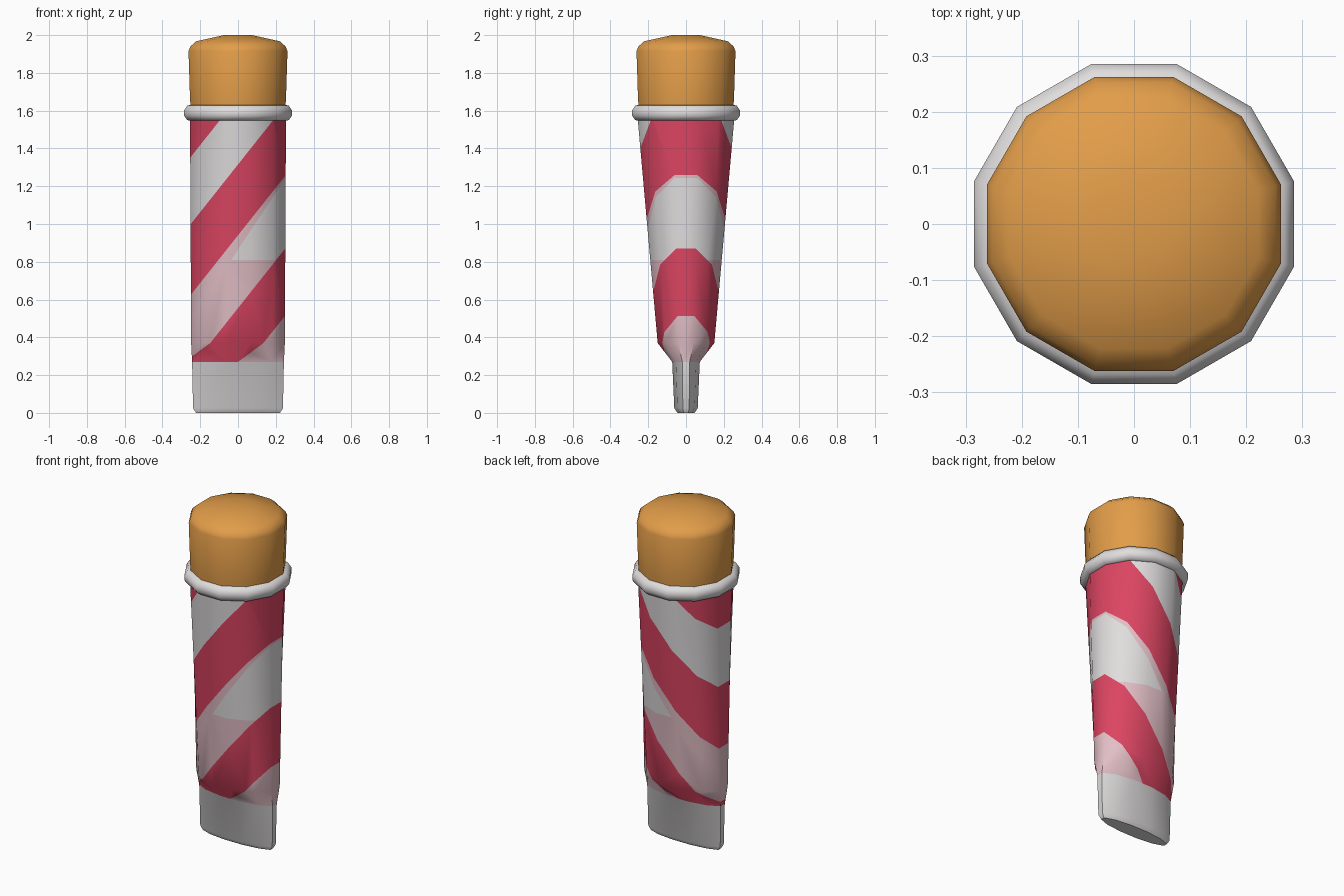
import bpy, bmesh, math
from mathutils import Vector

if "Cube" in bpy.data.objects:
    bpy.data.objects.remove(bpy.data.objects["Cube"])

SIDES = 12
C15 = math.cos(math.pi / SIDES)


def material(name, srgb):
    lin = [((c / 255 + 0.055) / 1.055) ** 2.4 for c in srgb]
    m = bpy.data.materials.new(name)
    m.diffuse_color = (*lin, 1)
    m.use_nodes = True
    m.node_tree.nodes["Principled BSDF"].inputs["Base Color"].default_value = m.diffuse_color
    return m


white = material("white", (224, 221, 221))
red = material("red", (220, 69, 98))
pink = material("pale_pink", (226, 191, 198))
orange = material("orange", (226, 157, 73))


def loft(profile):
    """Stack of 12-sided rings (half width x, half width y, z), capped at both ends."""
    bm = bmesh.new()
    rings = []
    for hx, hy, z in profile:
        ring = []
        for i in range(SIDES):
            a = (i + 0.5) * 2 * math.pi / SIDES
            ring.append(bm.verts.new((hx / C15 * math.cos(a), hy / C15 * math.sin(a), z)))
        rings.append(ring)
    for a, b in zip(rings, rings[1:]):
        for i in range(SIDES):
            j = (i + 1) % SIDES
            bm.faces.new((a[i], a[j], b[j], b[i]))
    bm.faces.new(rings[0][::-1])
    bm.faces.new(rings[-1])
    return bm


def finish(bm, name, mats, angle):
    me = bpy.data.meshes.new(name)
    bm.to_mesh(me)
    bm.free()
    ob = bpy.data.objects.new(name, me)
    bpy.context.collection.objects.link(ob)
    for m in mats:
        me.materials.append(m)
    bpy.ops.object.select_all(action='DESELECT')
    ob.select_set(True)
    bpy.context.view_layer.objects.active = ob
    bpy.ops.object.shade_smooth_by_angle(angle=math.radians(angle))
    return ob


# Tube body: flat crimped end below, round at the collar
SHOULDER, CRIMP = 0.37, 0.27
bm = loft([(0.222, 0.045, 0.0), (0.238, 0.062, 0.025), (0.243, 0.073, CRIMP),
           (0.248, 0.15, SHOULDER), (0.254, 0.256, 1.56)])

# Diagonal stripe edges, flatter on the shoulder
SLOPE, SQUASH = 1.26, 1.7
EDGES = [1.67, 1.315, 0.94, 0.555, 0.2]


def cut(z0, slope, lo, hi):
    """Cut the faces between heights lo and hi along z = z0 + slope * x."""
    faces = [f for f in bm.faces if lo < f.calc_center_median().z < hi]
    geom = faces + list({e for f in faces for e in f.edges}) + list({v for f in faces for v in f.verts})
    bmesh.ops.bisect_plane(bm, geom=geom, dist=1e-5, plane_co=(0, 0, z0),
                           plane_no=Vector((-slope, 0, 1)).normalized())


for c in EDGES:
    cut(c, SLOPE, SHOULDER, 1.56)
    cut(SHOULDER - (SHOULDER - c) / SQUASH, SLOPE / SQUASH, CRIMP, SHOULDER)

# White patch inside the pale band
PATCH_Z, PATCH_X, PATCH_SLOPE = 0.81, -0.037, 1.5
cut(PATCH_Z, 0, SHOULDER, 1.56)
cut(PATCH_Z - PATCH_SLOPE * PATCH_X, PATCH_SLOPE, SHOULDER, 1.56)

for f in bm.faces:
    p = f.calc_center_median()
    if p.z < CRIMP or p.z > 1.559:
        continue
    z = p.z if p.z > SHOULDER else SHOULDER - (SHOULDER - p.z) * SQUASH
    band = sum(z - SLOPE * p.x < c for c in EDGES)
    in_patch = PATCH_Z < p.z < PATCH_Z + PATCH_SLOPE * (p.x - PATCH_X)
    if band % 2 == 0:
        f.material_index = 1
    elif band > 2 and not in_patch:
        f.material_index = 2
finish(bm, "tube_body", [white, red, pink], 50)

# Collar ring
collar = [(0.25, 1.547), (0.268, 1.55), (0.285, 1.572), (0.285, 1.602), (0.268, 1.628), (0.24, 1.63)]
finish(loft([(r, r, z) for r, z in collar]), "collar", [white], 60)

# Domed cap
cap = [(0.25, 1.61), (0.254, 1.66), (0.262, 1.915), (0.252, 1.94), (0.222, 1.967), (0.075, 2.0)]
finish(loft([(r, r, z) for r, z in cap]), "cap", [orange], 60)
